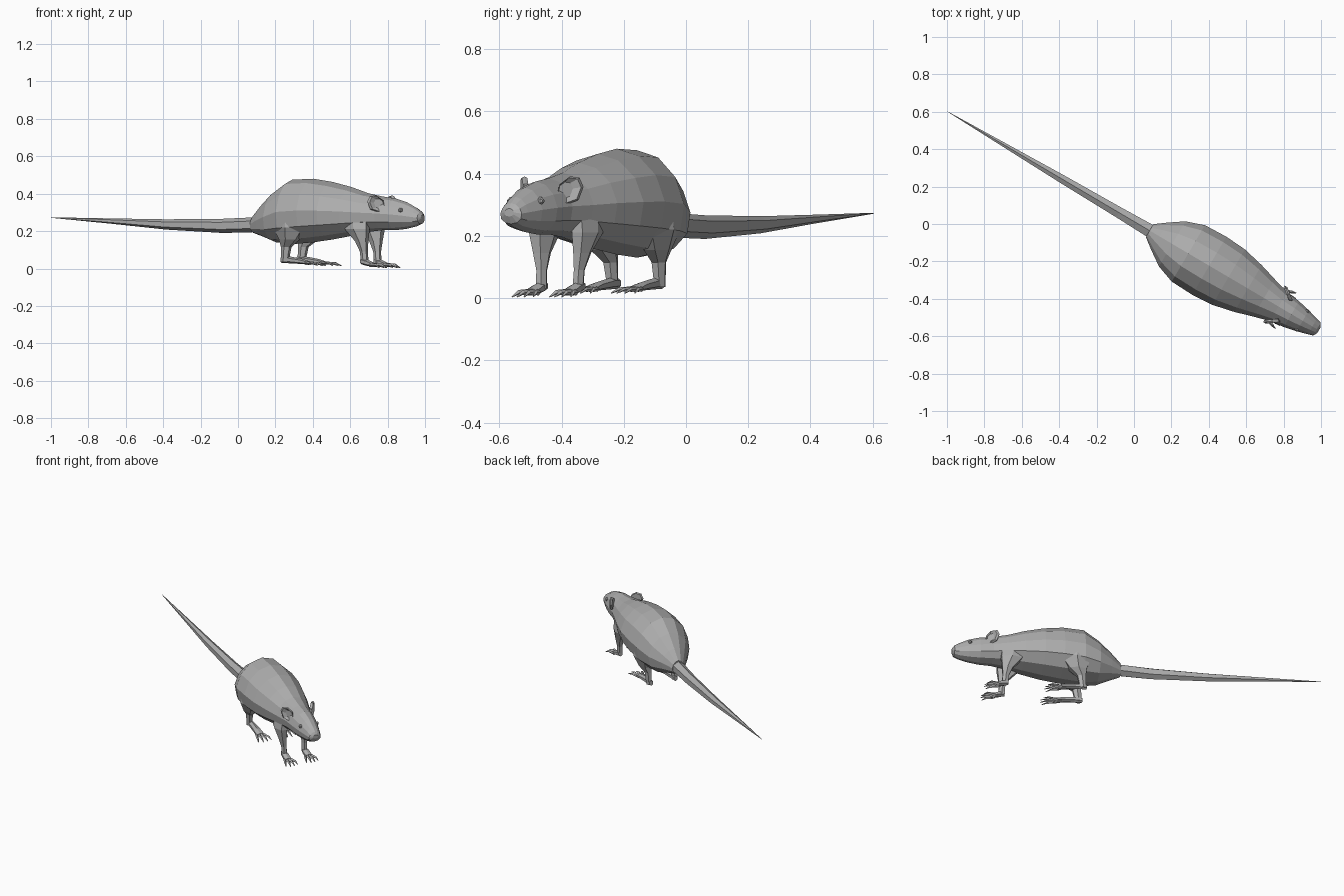
import bpy, bmesh, math
from mathutils import Matrix, Vector

cube = bpy.data.objects.get("Cube")
if cube:
    bpy.data.objects.remove(cube, do_unlink=True)

fur = bpy.data.materials.new("grey fur")
fur.use_nodes = True
fur.diffuse_color = (0.42, 0.42, 0.42, 1)
fur.node_tree.nodes["Principled BSDF"].inputs["Base Color"].default_value = (0.42, 0.42, 0.42, 1)

# Local frame: x runs along the spine to the nose, y to the animal's left
PLACE = Matrix.Rotation(math.radians(-30.5), 4, 'Z') @ Matrix.Translation((0, 0.012, 0))


def loft(name, rings):
    """Skin a list of equally long point loops and close both ends."""
    bm = bmesh.new()
    loops = [[bm.verts.new(PLACE @ Vector(p)) for p in r] for r in rings]
    for a, b in zip(loops, loops[1:]):
        for i in range(len(a)):
            j = (i + 1) % len(a)
            bm.faces.new((a[i], a[j], b[j], b[i]))
    bm.faces.new(loops[0])
    bm.faces.new(loops[-1])
    bmesh.ops.recalc_face_normals(bm, faces=bm.faces)
    mesh = bpy.data.meshes.new(name)
    bm.to_mesh(mesh)
    bm.free()
    mesh.materials.append(fur)
    obj = bpy.data.objects.new(name, mesh)
    bpy.context.collection.objects.link(obj)
    return obj


def circle(n, turn=0.5):
    return [(math.cos(t), math.sin(t)) for t in
            (2 * math.pi * (i + turn) / n for i in range(n))]


def upright(x, y, low, high, half, n, belly=0.0):
    """Ring across the spine; belly moves the widest part downwards."""
    mid, rad = (low + high) / 2, (high - low) / 2
    return [(x, y + half * c * (1 - belly * s), mid + rad * s) for c, s in circle(n, 0)] if n % 4 == 0 \
        else [(x, y + half * c * (1 - belly * s), mid + rad * s) for c, s in circle(n, 0.25 * n % 1)]


def level(x, y, z, rx, ry, n=6):
    """Horizontal ring, for legs."""
    return [(x + rx * c, y + ry * s, z) for c, s in circle(n)]


# Body and head: position, belly height, back height, half width
profile = [(0.09, 0.19, 0.28, 0.04), (0.15, 0.17, 0.34, 0.085), (0.23, 0.14, 0.41, 0.14),
           (0.33, 0.13, 0.475, 0.175), (0.46, 0.14, 0.48, 0.18), (0.58, 0.155, 0.463, 0.172),
           (0.70, 0.175, 0.435, 0.145), (0.80, 0.195, 0.403, 0.115), (0.89, 0.205, 0.385, 0.09),
           (0.97, 0.205, 0.375, 0.08), (1.04, 0.212, 0.355, 0.065), (1.10, 0.225, 0.325, 0.048),
           (1.128, 0.238, 0.305, 0.04), (1.14, 0.262, 0.288, 0.018)]
loft("body", [upright(x, 0, a, b, h, 12, 0.12) for x, a, b, h in profile])

# Tail, tapering to a point
tail = [(0.13, 0.195, 0.275, 0.042), (-0.1, 0.19, 0.266, 0.034), (-0.45, 0.208, 0.263, 0.026),
        (-0.8, 0.24, 0.268, 0.014), (-1.166, 0.271, 0.274, 0.001)]
loft("tail", [upright(x, 0, a, b, h, 6) for x, a, b, h in tail])

# Leg rings: x, y, z, half length, half width
front_leg = [(0.76, 0.07, 0.30, 0.09, 0.035), (0.78, 0.08, 0.21, 0.075, 0.04),
             (0.805, 0.075, 0.145, 0.038, 0.028), (0.815, 0.07, 0.09, 0.022, 0.018),
             (0.82, 0.068, 0.03, 0.022, 0.018)]
hind_leg = [(0.38, 0.11, 0.31, 0.11, 0.05), (0.385, 0.11, 0.22, 0.105, 0.06),
            (0.37, 0.10, 0.155, 0.06, 0.042), (0.345, 0.09, 0.115, 0.03, 0.024),
            (0.335, 0.088, 0.035, 0.022, 0.018)]
# Foot rings: x, sole, instep, half width
front_foot = [(0.80, 0.022, 0.055, 0.016), (0.84, 0.013, 0.048, 0.024), (0.88, 0.008, 0.03, 0.026)]
hind_foot = [(0.312, 0.03, 0.065, 0.014), (0.36, 0.028, 0.065, 0.02),
             (0.44, 0.024, 0.052, 0.026), (0.49, 0.02, 0.038, 0.03)]


def paw(name, side, foot, y, tip):
    loft(name + "_foot", [upright(x, side * y, a, b, h, 6) for x, a, b, h in foot])
    x, low, high, half = foot[-1]
    for k in range(4):
        f = (k - 1.5) / 1.5
        reach = tip - 0.02 * abs(f)
        mid = x + (reach - x) * 0.55
        spread = side * y + f * half
        loft(f"{name}_toe_{k + 1}", [
            upright(x - 0.02, side * y + f * half * 0.6, low, high, 0.009, 4),
            upright(mid, spread + f * 0.006, low + 0.002, high - 0.004, 0.008, 4),
            upright(reach, spread + f * 0.014, low - 0.006, low - 0.002, 0.002, 4)])


for label, side in (("left", 1), ("right", -1)):
    for part, leg, foot, y, tip in (("front", front_leg, front_foot, 0.07, 0.955),
                                    ("hind", hind_leg, hind_foot, 0.083, 0.58)):
        name = f"{label}_{part}"
        loft(name + "_leg", [level(x, side * v, z, rx, ry) for x, v, z, rx, ry in leg])
        paw(name, side, foot, y, tip)

    # Ear: thin cupped plate running outwards and backwards from the head
    outline = [(0.0, -0.035), (0.03, -0.045), (0.075, -0.03), (0.092, 0.012),
               (0.078, 0.042), (0.045, 0.046), (0.01, 0.022)]

    def ear_ring(shift, scale):
        return [(0.935 - 0.8 * a * scale + shift, side * (0.058 + 0.6 * a * scale + 0.7 * shift),
                 0.345 + b * scale) for a, b in outline]
    loft(label + "_ear", [ear_ring(-0.008, 0.9), ear_ring(0, 1), ear_ring(0.008, 0.9),
                          ear_ring(-0.001, 0.6)])

    # Eye: small faceted bump
    loft(label + "_eye", [[(1.035 + r * c, side * y, 0.312 + r * s) for c, s in circle(6)]
                          for y, r in ((0.05, 0.012), (0.06, 0.012), (0.066, 0.006))])
